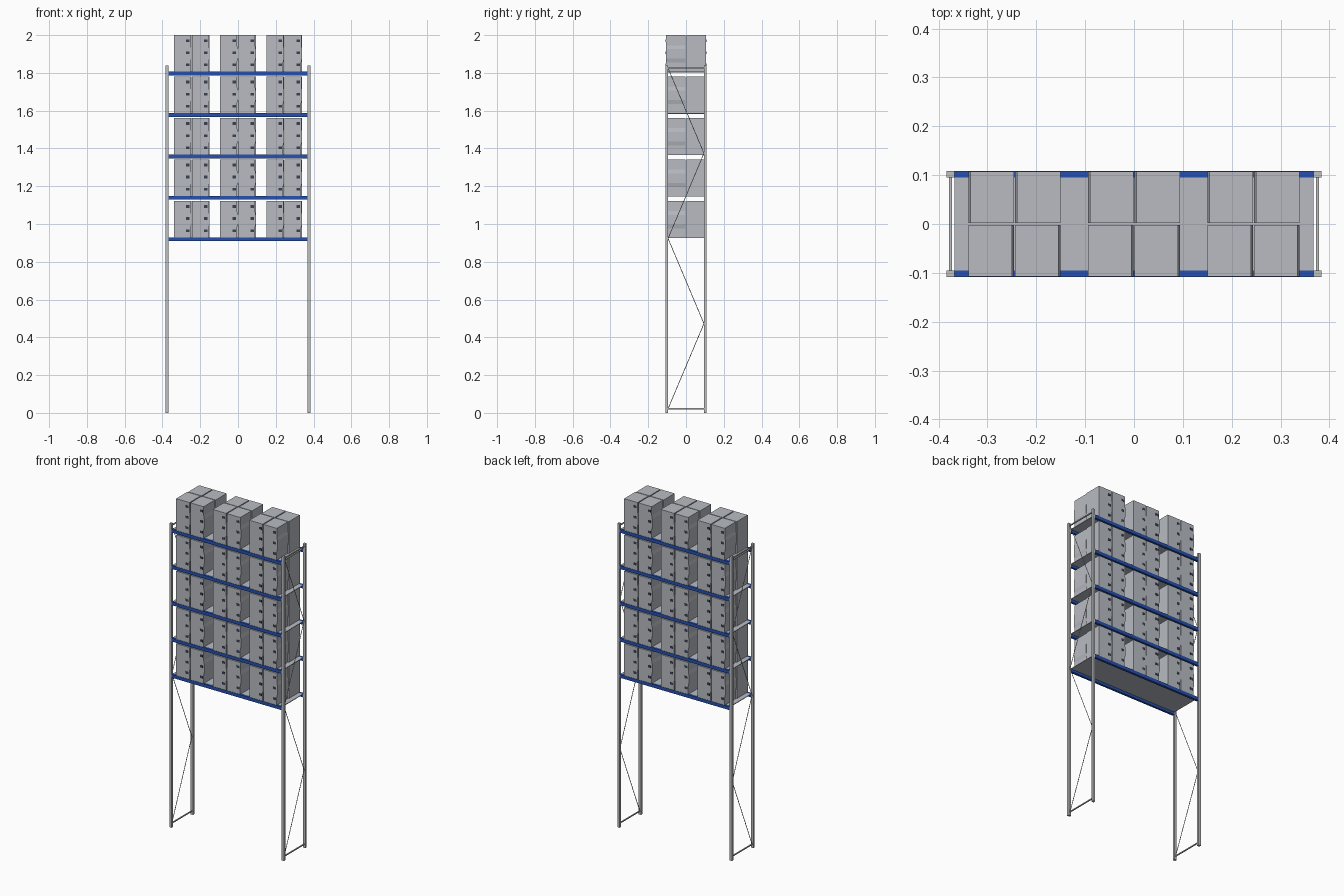
import bpy, bmesh
from mathutils import Vector, Matrix

cube = bpy.data.objects.get("Cube")
if cube:
    bpy.data.objects.remove(cube, do_unlink=True)


def material(name, rgb):
    m = bpy.data.materials.new(name)
    m.use_nodes = True
    col = (*rgb, 1)
    m.diffuse_color = col
    m.node_tree.nodes["Principled BSDF"].inputs["Base Color"].default_value = col
    return m


BLUE = material("beam blue", (0.02, 0.08, 0.42))
STEEL = material("galvanised steel", (0.52, 0.53, 0.54))
GREY = material("box grey", (0.48, 0.50, 0.54))
DARK = material("dark slate", (0.04, 0.05, 0.08))


def finish(name, bm, *mats):
    bmesh.ops.recalc_face_normals(bm, faces=bm.faces)
    me = bpy.data.meshes.new(name)
    bm.to_mesh(me)
    bm.free()
    for m in mats:
        me.materials.append(m)
    ob = bpy.data.objects.new(name, me)
    bpy.context.collection.objects.link(ob)
    return ob


def add_box(bm, lo, hi, index=0):
    lo, hi = Vector(lo), Vector(hi)
    mat = Matrix.Translation((lo + hi) / 2) @ Matrix.Diagonal((*(hi - lo), 1))
    verts = bmesh.ops.create_cube(bm, size=1, matrix=mat)["verts"]
    for f in {f for v in verts for f in v.link_faces}:
        f.material_index = index


def add_rod(bm, a, b, r):
    a, b = Vector(a), Vector(b)
    d = b - a
    mat = Matrix.Translation((a + b) / 2) @ d.to_track_quat("Z", "Y").to_matrix().to_4x4()
    bmesh.ops.create_cone(bm, cap_ends=True, segments=6, radius1=r, radius2=r,
                          depth=d.length, matrix=mat)


FIRST, STEP, LEVELS = 0.929, 0.2195, 5
shelf_tops = [FIRST + STEP * k for k in range(LEVELS)]
POST_TOP, IN_Y, OUT_Y, IN_X, OUT_X = 1.84, 0.095, 0.109, 0.368, 0.384

# Upright posts and lattice bracing at each end
for side, sx in (("left", 1), ("right", -1)):
    for end, sy in (("front", -1), ("back", 1)):
        bm = bmesh.new()
        add_box(bm, (min(sx * IN_X, sx * OUT_X), min(sy * IN_Y, sy * OUT_Y), 0),
                (max(sx * IN_X, sx * OUT_X), max(sy * IN_Y, sy * OUT_Y), POST_TOP))
        finish(f"{side}_{end}_post", bm, STEEL)
    bm = bmesh.new()
    x = sx * (IN_X + OUT_X) / 2
    for z in (0.022, 1.825):
        add_box(bm, (x - 0.003, -IN_Y, z - 0.003), (x + 0.003, IN_Y, z + 0.003))
    nodes = [(x, IN_Y * (-1) ** (i + 1), 0.022 + 0.4508 * i) for i in range(5)]
    for a, b in zip(nodes, nodes[1:]):
        add_rod(bm, a, b, 0.0018)
    finish(f"{side}_bracing", bm, STEEL)

# Shelf beams and decks
for k, top in enumerate(shelf_tops, 1):
    for end, sy in (("front", -1), ("back", 1)):
        bm = bmesh.new()
        add_box(bm, (-IN_X, min(sy * IN_Y, sy * OUT_Y), top - 0.02),
                (IN_X, max(sy * IN_Y, sy * OUT_Y), top))
        finish(f"{end}_beam_{k}", bm, BLUE)
    bm = bmesh.new()
    add_box(bm, (-IN_X, -IN_Y, top - 0.004), (IN_X, IN_Y, top))
    finish(f"shelf_deck_{k}", bm, GREY)

# One storage box: flat left side, bulging right side, three marks on its face
W, H, Y0, Y1 = 0.093, 0.193, -0.107, -0.002
wave = ((0, 0.005), (0.25, 0.005), (0.36, 0), (0.62, 0), (0.72, 0.004), (1, 0.004))
bm = bmesh.new()
outline = [(0, 0)] + [(W - d, t * H) for t, d in wave] + [(0, H)]
face = bm.faces.new([bm.verts.new((x, Y0, z)) for x, z in outline])
new = bmesh.ops.extrude_face_region(bm, geom=[face])["geom"]
bmesh.ops.translate(bm, vec=(0, Y1 - Y0, 0),
                    verts=[g for g in new if isinstance(g, bmesh.types.BMVert)])
for z in (0.036, 0.1, 0.164):
    add_box(bm, (0.064, Y0 - 0.001, z - 0.007), (0.083, Y0 + 0.001, z + 0.007), 1)
template = finish("storage_box", bm, GREY, DARK)
box_mesh = template.data
bpy.data.objects.remove(template)

# Three stacks per shelf, each two wide; the back row is the front row turned round
for k, top in enumerate(shelf_tops, 1):
    for s, centre in enumerate((-0.245, 0, 0.245), 1):
        for c, x in enumerate((-0.094, 0.001), 1):
            for row, turn in (("front", 0), ("back", 3.14159265)):
                ob = bpy.data.objects.new(f"{row}_box_{k}_{s}_{c}", box_mesh)
                bpy.context.collection.objects.link(ob)
                place = Matrix.Translation((centre + x, 0, top))
                ob.matrix_world = Matrix.Rotation(turn, 4, "Z") @ place
